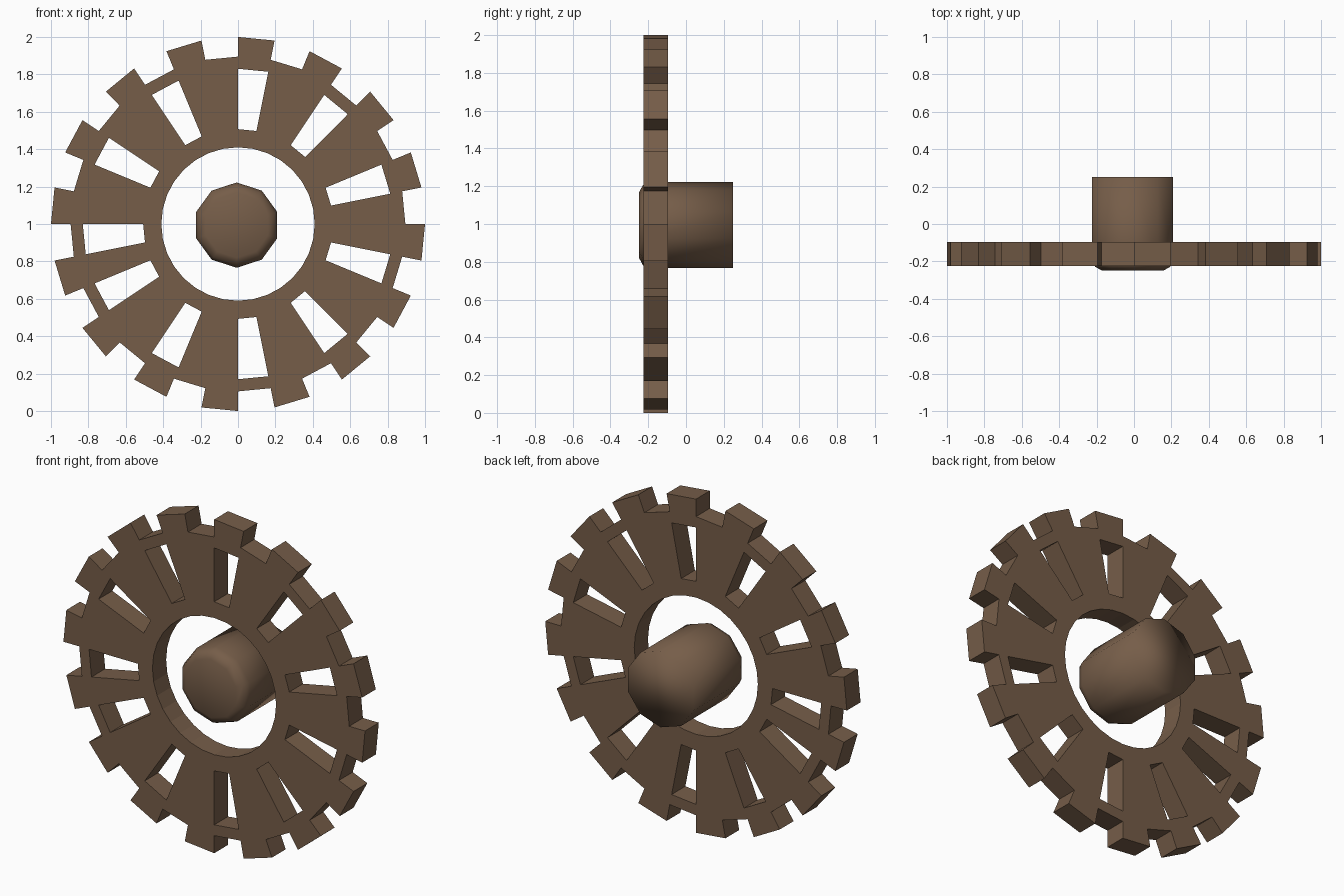
import bpy, bmesh, math
from mathutils import Vector

if "Cube" in bpy.data.objects:
    bpy.data.objects.remove(bpy.data.objects["Cube"])

brown = bpy.data.materials.new("rusty brown")
brown.diffuse_color = (0.18, 0.11, 0.066, 1)
brown.use_nodes = True
brown.node_tree.nodes["Principled BSDF"].inputs["Base Color"].default_value = brown.diffuse_color


def make_object(name, bm):
    bmesh.ops.recalc_face_normals(bm, faces=bm.faces[:])
    mesh = bpy.data.meshes.new(name)
    bm.to_mesh(mesh)
    bm.free()
    mesh.materials.append(brown)
    obj = bpy.data.objects.new(name, mesh)
    bpy.context.collection.objects.link(obj)
    return obj


# Toothed wheel: 32 segments laid out as ring cells, then extruded to thickness
SEG = 32
RADII = (0.41, 0.507, 0.83, 0.895, 1.0)
slots = {(16 - 3 * i) % SEG for i in range(11)}
bm = bmesh.new()
grid = [[bm.verts.new((r * math.cos(math.tau * k / SEG), -0.225,
                       1 + r * math.sin(math.tau * k / SEG)))
         for k in range(SEG)] for r in RADII]
for k in range(SEG):
    n = (k + 1) % SEG
    for ring in range(4):
        if ring == 1 and k in slots:          # see-through slot
            continue
        if ring == 3 and k % 2 == 0:          # gap between teeth
            continue
        a, b = grid[ring], grid[ring + 1]
        bm.faces.new((a[k], b[k], b[n], a[n]))
bmesh.ops.delete(bm, geom=[v for v in bm.verts if not v.link_faces], context='VERTS')
ext = bmesh.ops.extrude_face_region(bm, geom=bm.faces[:], use_keep_orig=True)
bmesh.ops.translate(bm, vec=Vector((0, 0.13, 0)),
                    verts=[g for g in ext["geom"] if isinstance(g, bmesh.types.BMVert)])
make_object("toothed_wheel", bm)

# Hub: ten-sided shaft with a rounded front end, smooth shaded
SIDES = 10
PROFILE = ((0.228, 0.25), (0.228, -0.19), (0.212, -0.228), (0.175, -0.248))
bm = bmesh.new()
rings = [[bm.verts.new((-0.007 + r * math.sin(math.tau * k / SIDES), y,
                        0.994 + r * math.cos(math.tau * k / SIDES)))
          for k in range(SIDES)] for r, y in PROFILE]
for a, b in zip(rings, rings[1:]):
    for k in range(SIDES):
        n = (k + 1) % SIDES
        bm.faces.new((a[k], a[n], b[n], b[k]))
bm.faces.new(rings[0])
bm.faces.new(rings[-1])
for f in bm.faces:
    f.smooth = True
make_object("hub", bm)
